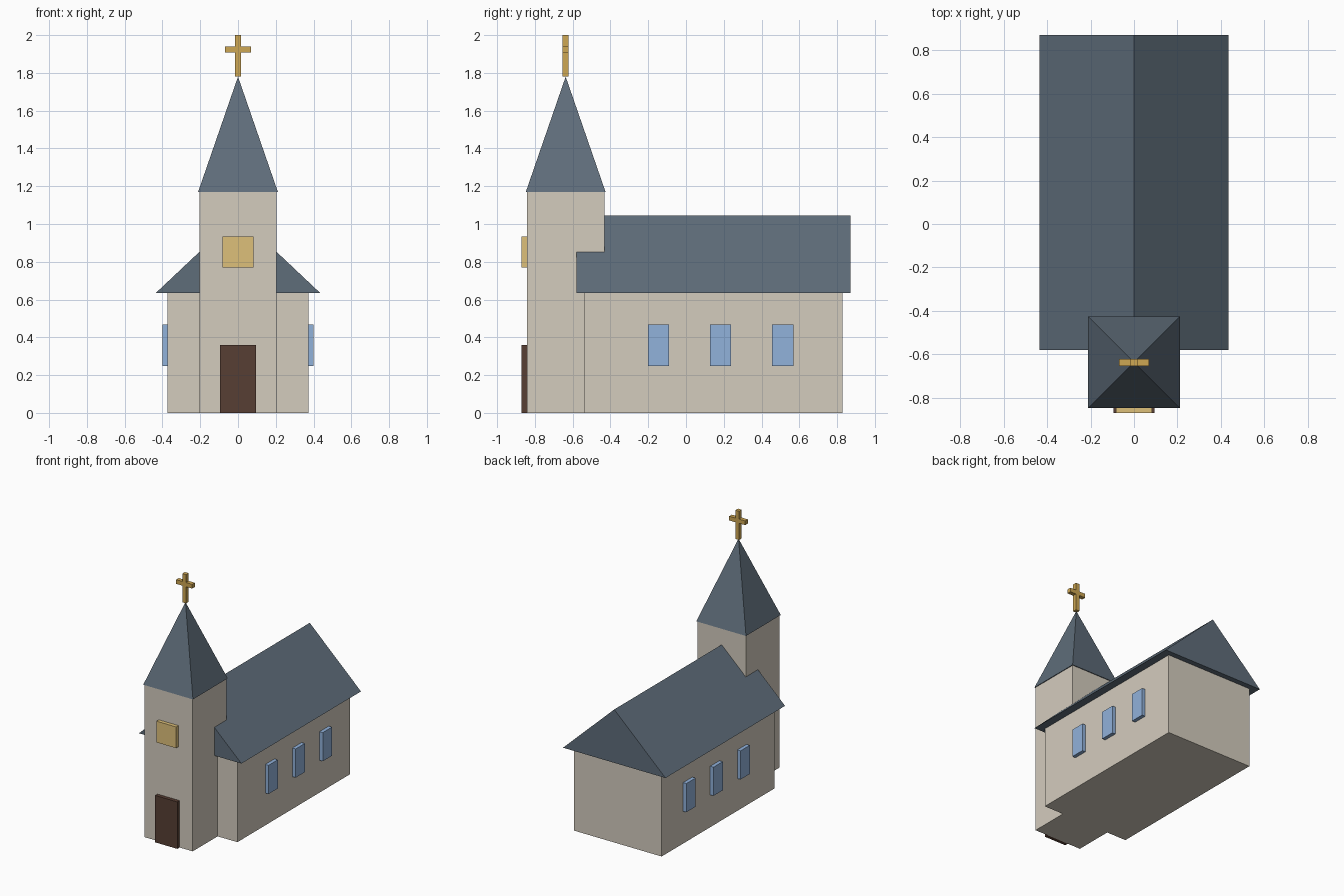
import bpy
import bmesh

cube = bpy.data.objects.get("Cube")
if cube:
    bpy.data.objects.remove(cube, do_unlink=True)


def linear(c):
    c /= 255
    return c / 12.92 if c <= 0.04045 else ((c + 0.055) / 1.055) ** 2.4


def material(name, *rgb):
    mat = bpy.data.materials.new(name)
    mat.use_nodes = True
    colour = [linear(c) for c in rgb] + [1]
    mat.diffuse_color = colour
    mat.node_tree.nodes["Principled BSDF"].inputs["Base Color"].default_value = colour
    return mat


plaster = material("warm plaster", 212, 204, 190)
slate = material("blue slate", 95, 109, 122)
wood = material("dark wood", 87, 62, 51)
glass = material("blue glass", 145, 178, 219)
amber = material("amber glass", 222, 192, 122)
gold = material("gold", 206, 167, 84)


def add_object(name, bm, mat):
    bmesh.ops.recalc_face_normals(bm, faces=bm.faces)
    mesh = bpy.data.meshes.new(name)
    bm.to_mesh(mesh)
    bm.free()
    mesh.materials.append(mat)
    obj = bpy.data.objects.new(name, mesh)
    bpy.context.collection.objects.link(obj)
    return obj


def box(name, mat, xs, ys, zs):
    bm = bmesh.new()
    bmesh.ops.create_cube(bm, size=1)
    for v in bm.verts:
        v.co = [r[0] if c < 0 else r[1] for c, r in zip(v.co, (xs, ys, zs))]
    return add_object(name, bm, mat)


def gable_roof(name, mat, half, ys, zs):
    # triangle profile pushed along y
    bm = bmesh.new()
    profile = [(-half, zs[0]), (half, zs[0]), (0, zs[1])]
    face = bm.faces.new([bm.verts.new((x, ys[0], z)) for x, z in profile])
    ext = bmesh.ops.extrude_face_region(bm, geom=[face], use_keep_orig=True)
    moved = [v for v in ext["geom"] if isinstance(v, bmesh.types.BMVert)]
    bmesh.ops.translate(bm, verts=moved, vec=(0, ys[1] - ys[0], 0))
    return add_object(name, bm, mat)


def pyramid(name, mat, half, y, zs):
    bm = bmesh.new()
    base = [bm.verts.new((sx * half, y + sy * half, zs[0]))
            for sx, sy in ((-1, -1), (1, -1), (1, 1), (-1, 1))]
    tip = bm.verts.new((0, y, zs[1]))
    bm.faces.new(base)
    for i in range(4):
        bm.faces.new((base[i], base[(i + 1) % 4], tip))
    return add_object(name, bm, mat)


# Nave
box("nave_walls", plaster, (-0.373, 0.373), (-0.54, 0.828), (0, 0.635))
gable_roof("nave_roof", slate, 0.435, (-0.58, 0.87), (0.635, 1.045))

# Tower and spire
tower_y = -0.637
box("tower", plaster, (-0.205, 0.205), (tower_y - 0.205, tower_y + 0.205), (0, 1.17))
pyramid("spire", slate, 0.211, tower_y, (1.17, 1.78))

# Cross
box("cross_upright", gold, (-0.016, 0.016), (tower_y - 0.016, tower_y + 0.016), (1.78, 2))
box("cross_arm", gold, (-0.068, 0.068), (tower_y - 0.016, tower_y + 0.016), (1.908, 1.94))

# Front door and tower window
box("front_door", wood, (-0.094, 0.094), (-0.87, -0.835), (0, 0.36))
box("tower_window", amber, (-0.083, 0.083), (-0.87, -0.835), (0.77, 0.933))

# Side windows, the same on both walls
for side, label in ((1, "left"), (-1, "right")):
    for i in range(3):
        y = -0.146 + i * 0.329
        xs = sorted((side * 0.365, side * 0.401))
        box(f"{label}_window_{i + 1}", glass, xs, (y - 0.056, y + 0.056), (0.248, 0.468))
